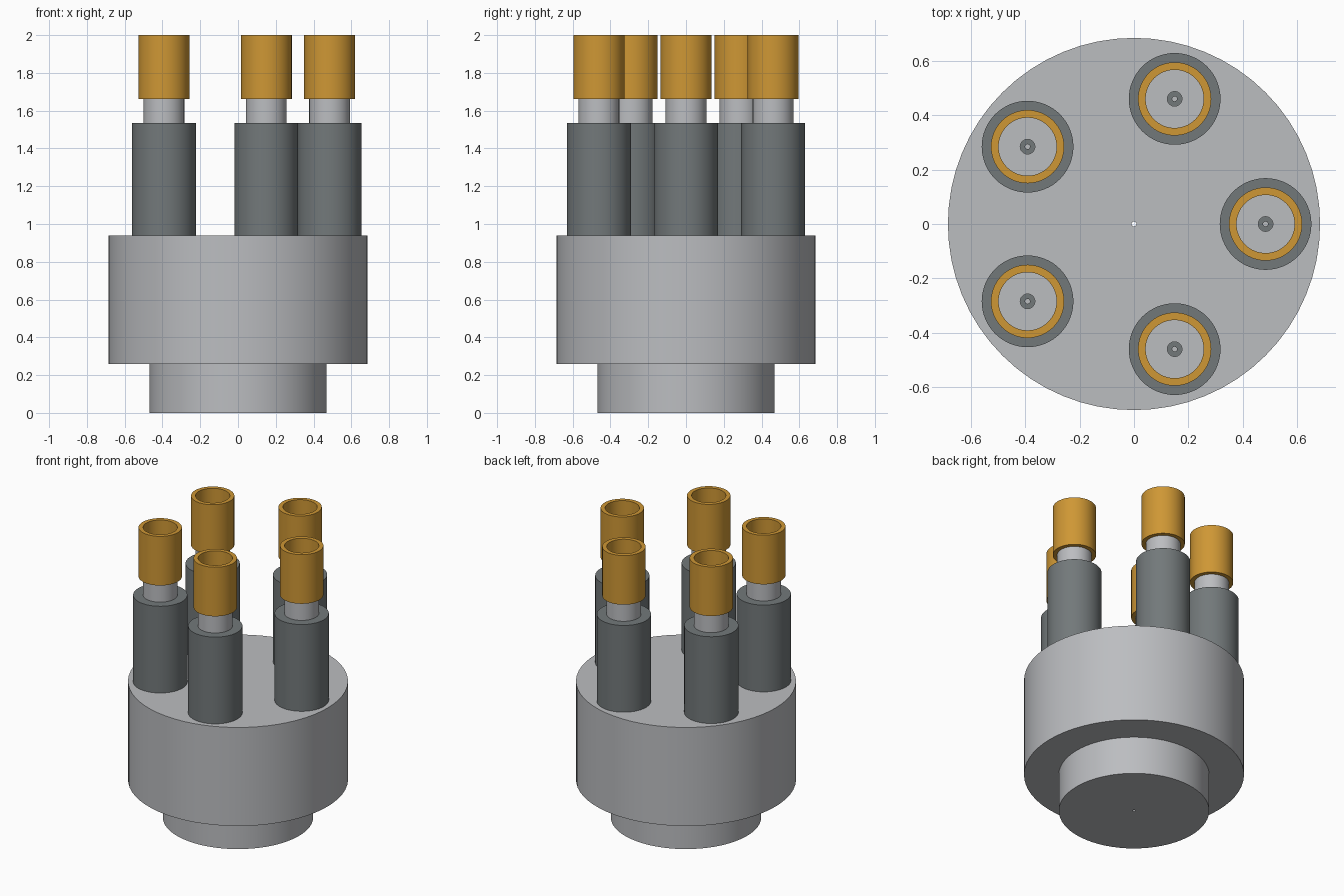
import bpy
import bmesh
import math

default = bpy.data.objects.get("Cube")
if default:
    bpy.data.objects.remove(default, do_unlink=True)


def material(name, colour):
    mat = bpy.data.materials.new(name)
    mat.use_nodes = True
    mat.diffuse_color = (*colour, 1)
    mat.node_tree.nodes["Principled BSDF"].inputs["Base Color"].default_value = (*colour, 1)
    return mat


light_grey = material("light grey", (0.50, 0.51, 0.53))
dark_grey = material("dark grey", (0.17, 0.19, 0.195))
gold = material("gold", (0.62, 0.31, 0.035))


def tube(name, outer, inner, bottom, top, mat, centre=(0, 0), sides=64):
    """Upright tube made by spinning a rectangular section."""
    bm = bmesh.new()
    section = [(inner, bottom), (outer, bottom), (outer, top), (inner, top)]
    rings = []
    for r, z in section:
        angles = [2 * math.pi * i / sides for i in range(sides)]
        rings.append([bm.verts.new((r * math.cos(a), r * math.sin(a), z)) for a in angles])
    for k in range(4):
        low, high = rings[k], rings[(k + 1) % 4]
        for i in range(sides):
            j = (i + 1) % sides
            bm.faces.new((low[i], low[j], high[j], high[i]))
    bmesh.ops.recalc_face_normals(bm, faces=bm.faces)
    mesh = bpy.data.meshes.new(name)
    bm.to_mesh(mesh)
    bm.free()
    mesh.materials.append(mat)
    obj = bpy.data.objects.new(name, mesh)
    obj.location = (*centre, 0)
    bpy.context.collection.objects.link(obj)
    bpy.ops.object.select_all(action="DESELECT")
    obj.select_set(True)
    bpy.context.view_layer.objects.active = obj
    bpy.ops.object.shade_smooth_by_angle(angle=math.radians(30))
    return obj


# Stepped base with a pin-sized bore
tube("base_foot", 0.469, 0.009, 0, 0.26, light_grey)
tube("base_drum", 0.686, 0.009, 0.26, 0.938, light_grey)

# Five posts in a ring, each with a neck and an open sleeve
for n in range(5):
    a = 2 * math.pi * n / 5
    spot = (0.485 * math.cos(a), 0.485 * math.sin(a))
    tube(f"post_{n + 1}", 0.169, 0.009, 0.938, 1.535, dark_grey, spot)
    tube(f"neck_{n + 1}", 0.108, 0.027, 1.535, 1.664, light_grey, spot)
    tube(f"sleeve_{n + 1}", 0.135, 0.107, 1.662, 2.0, gold, spot)
